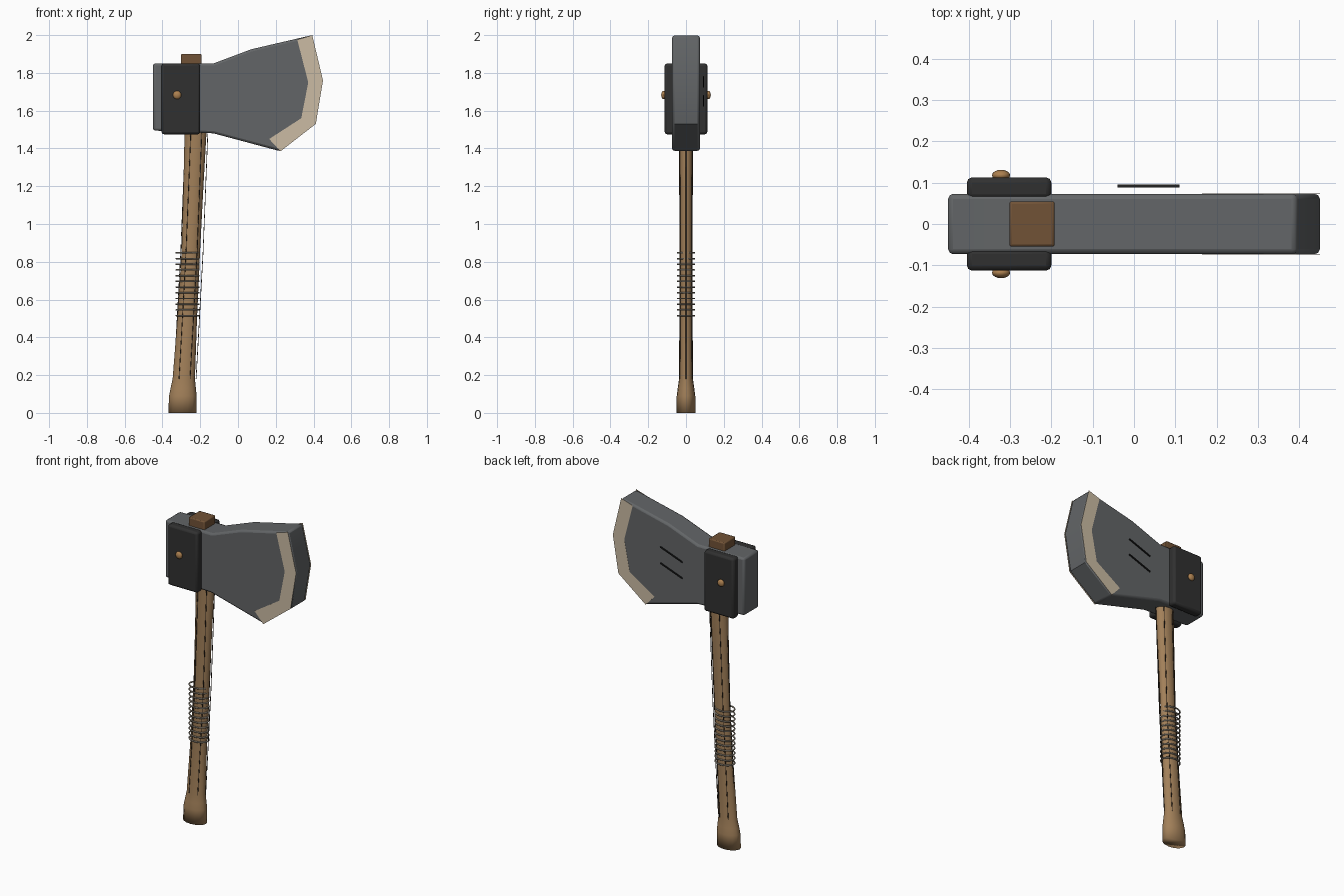
import bpy, bmesh, math

if "Cube" in bpy.data.objects:
    bpy.data.objects.remove(bpy.data.objects["Cube"])


def material(name, r, g, b):
    m = bpy.data.materials.new(name)
    m.use_nodes = True
    m.diffuse_color = (r, g, b, 1)
    m.node_tree.nodes["Principled BSDF"].inputs["Base Color"].default_value = (r, g, b, 1)
    return m


STEEL = material("steel grey", 0.123, 0.13, 0.135)
EDGE = material("honed edge tan", 0.6, 0.5, 0.37)
IRON = material("dark iron", 0.03, 0.03, 0.03)
WOOD = material("handle wood", 0.36, 0.215, 0.1)
WEDGE = material("wedge wood", 0.165, 0.085, 0.037)
BRASS = material("rivet brass", 0.42, 0.22, 0.08)
WIRE = material("wire grey", 0.36, 0.32, 0.26)
GRAIN = material("grain brown", 0.03, 0.02, 0.013)
SCRATCH = material("scratch black", 0.015, 0.015, 0.015)


def finish(bm, name, mat, bevel=0, smooth_angle=35):
    bmesh.ops.recalc_face_normals(bm, faces=bm.faces)
    mesh = bpy.data.meshes.new(name)
    bm.to_mesh(mesh)
    bm.free()
    ob = bpy.data.objects.new(name, mesh)
    bpy.context.collection.objects.link(ob)
    mesh.materials.append(mat)
    if bevel:
        mod = ob.modifiers.new("Bevel", "BEVEL")
        mod.width, mod.segments = bevel, 2
        mod.limit_method = "ANGLE"
        mod.angle_limit = math.radians(50)
    bpy.ops.object.select_all(action="DESELECT")
    ob.select_set(True)
    bpy.context.view_layer.objects.active = ob
    bpy.ops.object.shade_smooth_by_angle(angle=math.radians(smooth_angle))


def slab(name, outline, y0, y1, mat, bevel=0):
    """Extrude an x-z outline between two depths."""
    bm = bmesh.new()
    face = bm.faces.new([bm.verts.new((x, y0, z)) for x, z in outline])
    new = bmesh.ops.extrude_face_region(bm, geom=[face])["geom"]
    bmesh.ops.translate(bm, vec=(0, y1 - y0, 0),
                        verts=[v for v in new if isinstance(v, bmesh.types.BMVert)])
    finish(bm, name, mat, bevel)


def box(name, x0, x1, y0, y1, z0, z1, mat, bevel):
    slab(name, [(x0, z0), (x1, z0), (x1, z1), (x0, z1)], y0, y1, mat, bevel)


def tube(name, points, radius, mat, closed=False):
    cu = bpy.data.curves.new(name, "CURVE")
    cu.dimensions = "3D"
    cu.bevel_depth, cu.bevel_resolution = radius, 1
    cu.use_fill_caps = True
    sp = cu.splines.new("POLY")
    sp.points.add(len(points) - 1)
    for p, co in zip(sp.points, points):
        p.co = (*co, 1)
    sp.use_cyclic_u = closed
    cu.materials.append(mat)
    bpy.context.collection.objects.link(bpy.data.objects.new(name, cu))


def ellipse(cx, rx, ry, z, count):
    angles = (math.tau * k / count for k in range(count))
    return [(cx + rx * math.cos(a), ry * math.sin(a), z) for a in angles]


# Axe head
cutting = [(0.393, 2.0), (0.45, 1.76), (0.412, 1.53), (0.225, 1.385)]
head = [(-0.45, 1.495), (-0.45, 1.85), (-0.13, 1.85), (0.07, 1.925)]
slab("axe_head", head + cutting + [(-0.13, 1.48)], -0.073, 0.073, STEEL, 0.012)

# Honed strips, cheek plates and rivets on both sides
inner = [(0.165, 1.45), (0.335, 1.56), (0.372, 1.75), (0.314, 1.975)]
for side, s in (("front", -1), ("back", 1)):
    slab("honed_edge_" + side, cutting + inner, s * 0.073, s * 0.0738, EDGE)
    box("cheek_plate_" + side, -0.405, -0.2, s * 0.06, s * 0.113, 1.475, 1.85, IRON, 0.013)
    bm = bmesh.new()
    bmesh.ops.create_uvsphere(bm, u_segments=16, v_segments=10, radius=0.022)
    bmesh.ops.scale(bm, vec=(1, 0.6, 1), verts=bm.verts)
    bmesh.ops.translate(bm, vec=(-0.322, s * 0.118, 1.683), verts=bm.verts)
    finish(bm, "rivet_" + side, BRASS)

# Wedge on top of the handle
box("wedge", -0.302, -0.192, -0.055, 0.055, 1.7, 1.9, WEDGE, 0.006)

# Scratches on the back of the blade
for i, z in enumerate((1.622, 1.722)):
    slab("scratch_%d" % (i + 1), [(-0.04, z), (0.11, z + 0.055), (0.11, z + 0.062), (-0.04, z + 0.007)],
         0.089, 0.096, SCRATCH)

# Handle: height, centre x, half width, half depth
sections = [(0, -0.294, 0.075, 0.05), (0.09, -0.292, 0.073, 0.049), (0.13, -0.29, 0.067, 0.044),
            (0.18, -0.287, 0.059, 0.037), (0.5, -0.269, 0.052, 0.035), (0.85, -0.25, 0.049, 0.034),
            (1.2, -0.236, 0.053, 0.036), (1.48, -0.225, 0.058, 0.038), (1.75, -0.235, 0.054, 0.038)]
SIDES = 16
bm = bmesh.new()
rings = [[bm.verts.new(p) for p in ellipse(cx, rx, ry, z, SIDES)] for z, cx, rx, ry in sections]
for low, high in zip(rings, rings[1:]):
    for k in range(SIDES):
        n = (k + 1) % SIDES
        bm.faces.new((low[k], low[n], high[n], high[k]))
bm.faces.new(rings[0])
bm.faces.new(rings[-1])
finish(bm, "handle", WOOD, smooth_angle=120)

# Fine grain lines along the handle
for i, (deg, shift) in enumerate(((0, 0.014), (60, 0.008), (120, 0), (180, -0.002), (240, 0), (300, 0.008))):
    a = math.radians(deg)
    line = [(cx + shift + 0.051 * math.cos(a), (ry + 0.001) * math.sin(a), z)
            for z, cx, rx, ry in sections[3:8]]
    tube("grain_line_%d" % (i + 1), line, 0.002, GRAIN)

# Wire rings wrapped round the grip
for i in range(12):
    tube("wire_ring_%d" % (i + 1), ellipse(-0.267, 0.06, 0.044, 0.515 + 0.0302 * i, 24), 0.0045, WIRE, True)
